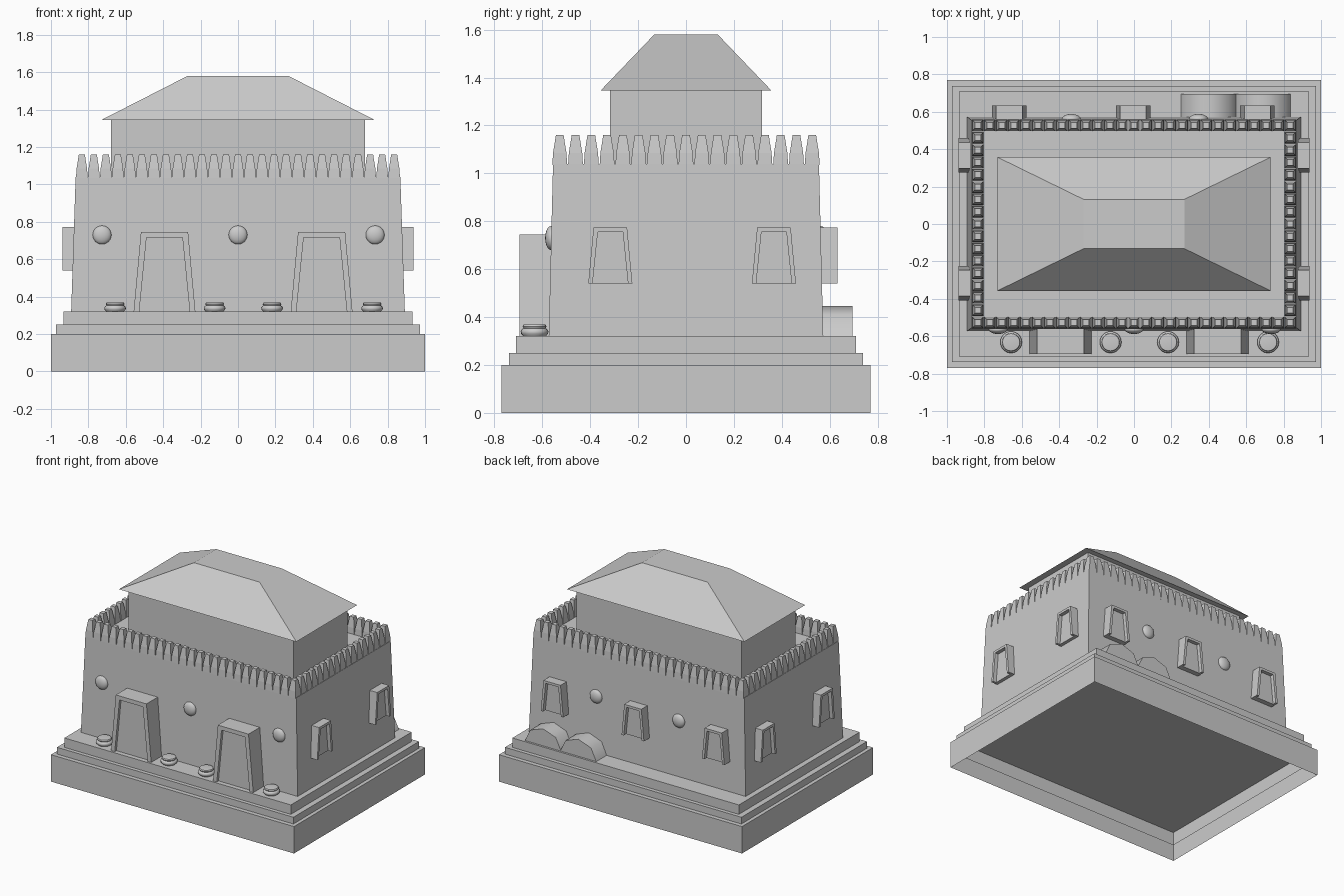
import bpy, bmesh
from math import pi, sin, cos
from mathutils import Matrix, Vector

if "Cube" in bpy.data.objects:
    bpy.data.objects.remove(bpy.data.objects["Cube"])


def finish(name, bm, smooth=0):
    bmesh.ops.recalc_face_normals(bm, faces=bm.faces)
    me = bpy.data.meshes.new(name)
    bm.to_mesh(me)
    bm.free()
    ob = bpy.data.objects.new(name, me)
    bpy.context.collection.objects.link(ob)
    if smooth:
        bpy.context.view_layer.objects.active = ob
        ob.select_set(True)
        bpy.ops.object.shade_smooth_by_angle(angle=smooth)
        ob.select_set(False)
    return ob


def bridge(bm, a, b):
    n = len(a)
    for i in range(n):
        bm.faces.new((a[i], a[(i + 1) % n], b[(i + 1) % n], b[i]))


def loft(bm, levels, cx=0, cy=0, bottom=False):
    """Stack of rectangles (half x, half y, z), capped on top."""
    rings = [[bm.verts.new((cx + sx * hx, cy + sy * hy, z))
              for sx, sy in ((-1, -1), (1, -1), (1, 1), (-1, 1))] for hx, hy, z in levels]
    for a, b in zip(rings, rings[1:]):
        bridge(bm, a, b)
    bm.faces.new(rings[-1])
    if bottom:
        bm.faces.new(rings[0][::-1])


def block(name, levels, bottom=False):
    bm = bmesh.new()
    loft(bm, levels, bottom=bottom)
    return finish(name, bm)


def frame(name, angle, u, z0, z1, w0, w1, back, front, panel, t):
    """Tapered surround with a recessed panel, turned to face one side."""
    rot = Matrix.Rotation(angle, 3, 'Z')
    bm = bmesh.new()

    def ring(a, b, top, d):
        return [bm.verts.new(rot @ Vector((u + x, -d, z))) for x, z in
                ((a, z0), (b, top), (-b, top), (-a, z0))]
    o_back, o_front = ring(w0, w1, z1, back), ring(w0, w1, z1, front)
    i_front, i_back = ring(w0 - t, w1 - t, z1 - t, front), ring(w0 - t, w1 - t, z1 - t, panel)
    loops = (o_back, o_front, i_front, i_back)
    for a, b in zip(loops, loops[1:]):
        for i in range(3):
            bm.faces.new((a[i], a[i + 1], b[i + 1], b[i]))
    bm.faces.new([r[0] for r in loops] + [r[3] for r in reversed(loops)])   # underside
    bm.faces.new(i_back)
    return finish(name, bm)


# Stepped base: nested boxes open underneath
block("base", [(1, .77, 0), (1, .77, .2)])
block("middle_step", [(.973, .738, .1), (.973, .738, .25)])
block("terrace", [(.932, .71, .2), (.932, .71, .32)])

# Main building, upper storey and hipped roof
block("main_walls", [(.892, .573, .32), (.868, .555, 1.04)])
block("upper_storey", [(.68, .318, 1.04), (.68, .318, 1.35)])
block("roof", [(.73, .357, 1.345), (.27, .132, 1.58)], bottom=True)

# Parapet of tapered merlons around the wall top
bm = bmesh.new()
NX, NY, PX, PY = 27, 17, .835, .527
spots = []
for s in (-1, 1):
    spots += [(-PX + 2 * PX * i / (NX - 1), s * PY) for i in range(NX)]
    spots += [(s * PX, -PY + 2 * PY * i / (NY - 1)) for i in range(1, NY - 1)]
for x, y in spots:
    loft(bm, [(.031, .031, 1.035), (.028, .028, 1.085), (.016, .016, 1.16)], x, y)
finish("parapet", bm)

# Two front doorways
for i, u in enumerate((-.393, .447)):
    frame(f"doorway_{i}", 0, u, .32, .745, .165, .126, .55, .695, .675, .03)

# Windows on the back and both ends
for i, u in enumerate((-.66, .005, .667)):
    frame(f"back_window_{i}", pi, u, .54, .773, .092, .07, .55, .633, .605, .018)
for side, ang, sign in (("right", pi / 2, 1), ("left", -pi / 2, -1)):
    for i, y in enumerate((-.316, .367)):
        frame(f"{side}_window_{i}", ang, sign * y, .54, .773, .092, .07, .86, .938, .91, .018)

# Round wall bosses
for i, (x, y) in enumerate(((-.727, -.563), (0, -.563), (.733, -.563), (-.335, .563), (.345, .563))):
    bm = bmesh.new()
    bmesh.ops.create_uvsphere(bm, u_segments=20, v_segments=12, radius=.05)
    bmesh.ops.transform(bm, verts=bm.verts, matrix=Matrix.Translation((x, y, .73)) @ Matrix.Diagonal((1, .5, 1, 1)))
    finish(f"wall_boss_{i}", bm, .7)

# Squat pots along the front
POT = [(.045, .318), (.056, .33), (.058, .341), (.052, .35), (.046, .353), (.05, .36), (.046, .368), (.03, .37)]
for i, x in enumerate((-.657, -.125, .182, .717)):
    bm = bmesh.new()
    rings = [[bm.verts.new((x + r * cos(2 * pi * k / 20), -.632 + r * sin(2 * pi * k / 20), z))
              for k in range(20)] for r, z in POT]
    for a, b in zip(rings, rings[1:]):
        bridge(bm, a, b)
    bm.faces.new(rings[-1])
    finish(f"pot_{i}", bm, .9)

# Low faceted vaults against the back wall
for i, x in enumerate((.4, .69)):
    bm = bmesh.new()
    arc = [(x + .148 * cos(pi * k / 4), .32 + .127 * sin(pi * k / 4)) for k in range(5)]
    a, b = [[bm.verts.new((px, y, pz)) for px, pz in arc] for y in (.55, .695)]
    bridge(bm, a, b)
    bm.faces.new(a)
    bm.faces.new(b)
    finish(f"vault_{i}", bm, 1.0)
